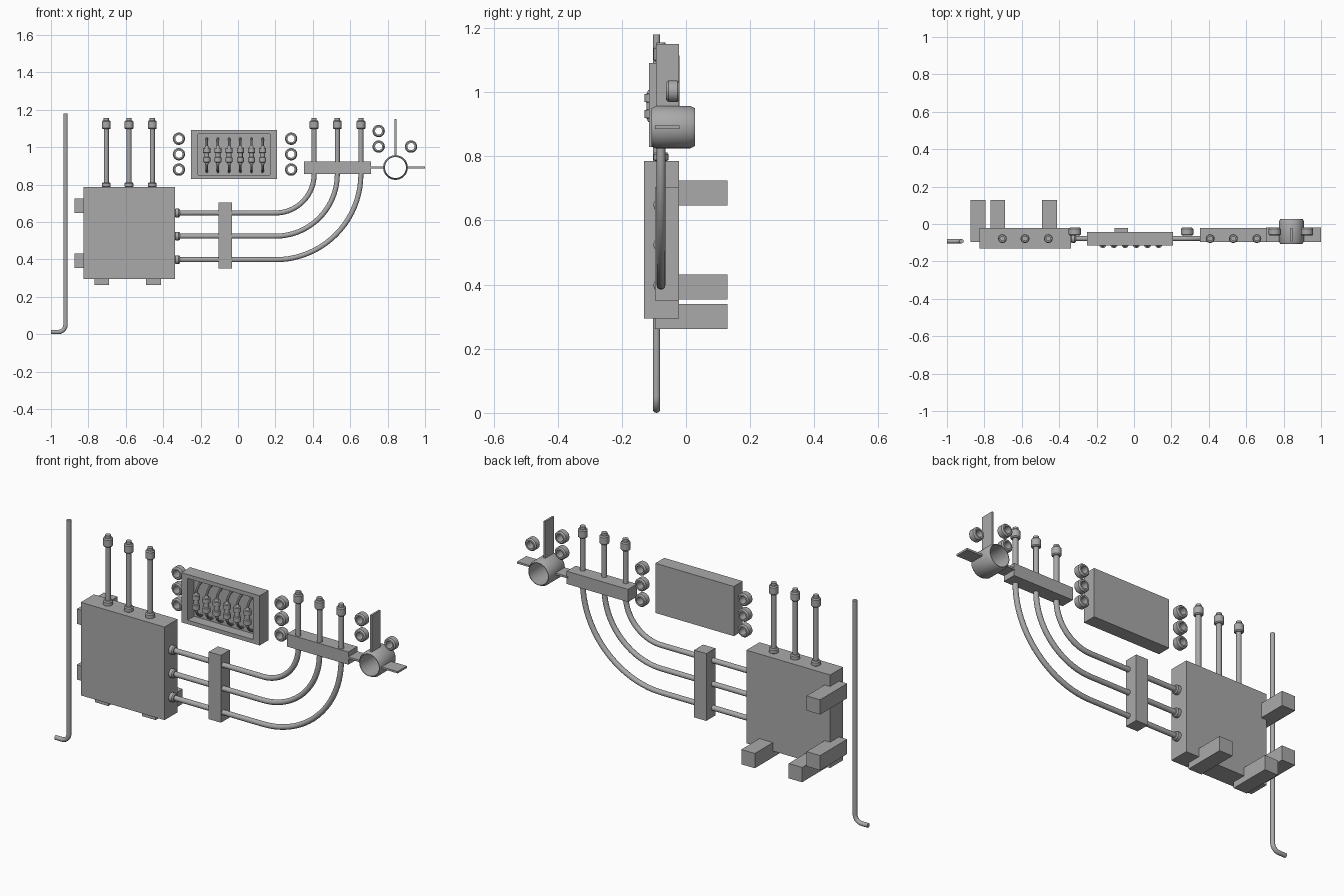
import bpy, bmesh, math
from mathutils import Matrix, Vector

if "Cube" in bpy.data.objects:
    bpy.data.objects.remove(bpy.data.objects["Cube"])

grey = bpy.data.materials.new("plain_grey")
grey.diffuse_color = (0.4, 0.4, 0.4, 1)
grey.use_nodes = True
grey.node_tree.nodes["Principled BSDF"].inputs["Base Color"].default_value = grey.diffuse_color


def finish(name, bm):
    bmesh.ops.recalc_face_normals(bm, faces=bm.faces)
    me = bpy.data.meshes.new(name)
    bm.to_mesh(me)
    bm.free()
    me.materials.append(grey)
    ob = bpy.data.objects.new(name, me)
    bpy.context.collection.objects.link(ob)
    return ob


def smooth(ob):
    bpy.ops.object.select_all(action='DESELECT')
    ob.select_set(True)
    bpy.context.view_layer.objects.active = ob
    bpy.ops.object.shade_smooth_by_angle(angle=math.radians(35))


def box_mesh(x, y, z):
    bm = bmesh.new()
    size = Matrix.Diagonal((x[1] - x[0], y[1] - y[0], z[1] - z[0], 1))
    mid = Matrix.Translation((sum(x) / 2, sum(y) / 2, sum(z) / 2))
    bmesh.ops.create_cube(bm, size=1, matrix=mid @ size)
    return bm


def box(name, x, y, z):
    return finish(name, box_mesh(x, y, z))


def lathe(name, profile, origin, axis='Z', closed=False, n=32):
    """Revolve (radius, height) points about an axis through origin."""
    bm = bmesh.new()
    rings = [[bm.verts.new((r * math.cos(2 * math.pi * i / n), r * math.sin(2 * math.pi * i / n), h))
              for i in range(n)] for r, h in profile]
    pairs = list(zip(rings, rings[1:]))
    if closed:
        pairs.append((rings[-1], rings[0]))
    else:
        bm.faces.new(rings[0])
        bm.faces.new(rings[-1])
    for a, b in pairs:
        for i in range(n):
            j = (i + 1) % n
            bm.faces.new((a[i], a[j], b[j], b[i]))
    turn = {'Z': Matrix(), 'X': Matrix.Rotation(math.pi / 2, 4, 'Y'),
            'Y': Matrix.Rotation(-math.pi / 2, 4, 'X')}[axis]
    bm.transform(Matrix.Translation(origin) @ turn)
    ob = finish(name, bm)
    smooth(ob)
    return ob


def tube(name, points, radius, res=6):
    cu = bpy.data.curves.new(name, 'CURVE')
    cu.dimensions = '3D'
    cu.bevel_depth = radius
    cu.bevel_resolution = res
    cu.use_fill_caps = True
    sp = cu.splines.new('POLY')
    sp.points.add(len(points) - 1)
    for p, co in zip(sp.points, points):
        p.co = (*co, 1)
    ob = bpy.data.objects.new(name, cu)
    bpy.context.collection.objects.link(ob)
    bpy.ops.object.select_all(action='DESELECT')
    ob.select_set(True)
    bpy.context.view_layer.objects.active = ob
    bpy.ops.object.convert(target='MESH')
    ob.data.materials.clear()
    ob.data.materials.append(grey)
    smooth(ob)


def arc(cx, cz, r, a0, a1, y, n=20):
    angles = [math.radians(a0 + (a1 - a0) * i / n) for i in range(n + 1)]
    return [(cx + r * math.cos(a), y, cz + r * math.sin(a)) for a in angles]


PY = -0.078          # depth of all the pipes
BACK = (-0.097, -0.022)

# Main box with long wall brackets
box("main_box", (-0.826, -0.337), (-0.131, -0.022), (0.295, 0.786))
for i, z in enumerate((0.353, 0.647)):
    box(f"side_bracket_{i}", (-0.873, -0.794), (-0.097, 0.129), (z, z + 0.078))
for i, x in enumerate((-0.768, -0.492)):
    box(f"bottom_bracket_{i}", (x, x + 0.079), (-0.097, 0.129), (0.262, 0.34))

# Tall rod with hooked foot
tube("hooked_rod", [(-1, -0.092, 0.0115), (-0.98, -0.092, 0.0115)]
     + arc(-0.962, 0.0515, 0.04, -90, 0, -0.092, 10) + [(-0.922, -0.092, 1.18)], 0.0115)

# Pipe fittings
collar = [(0.019, 0), (0.0235, 0.003), (0.0235, 0.02), (0.019, 0.026)]
cap = [(0.019, 0), (0.0235, 0.005), (0.0235, 0.04), (0.019, 0.046), (0.014, 0.046), (0.014, 0.059)]

# Upright pipes on the box
for i, x in enumerate((-0.704, -0.583, -0.458)):
    tube(f"upright_pipe_{i}", [(x, PY, 0.78), (x, PY, 1.1)], 0.0135)
    lathe(f"upright_collar_{i}", collar, (x, PY, 0.786))
    lathe(f"upright_cap_{i}", cap, (x, PY, 1.096))

# Pipes leaving the box sideways and sweeping up through the bar
for i, r in enumerate((0.207, 0.331, 0.457)):
    z = 0.855 - r
    x = 0.2 + r
    tube(f"bent_pipe_{i}", [(-0.34, PY, z)] + arc(0.2, 0.855, r, -90, 0, PY)
         + [(x, PY, 1.1)], 0.0135)
    lathe(f"side_collar_{i}", collar, (-0.337, PY, z), 'X')
    lathe(f"bent_pipe_cap_{i}", cap, (x, PY, 1.096))
box("pipe_support", (-0.103, -0.032), BACK, (0.35, 0.705))
box("pipe_bar", (0.354, 0.712), BACK, (0.855, 0.922))

# Fuse panel with recessed front
bm = box_mesh((-0.25, 0.208), (-0.116, -0.042), (0.829, 1.091))
bm.faces.ensure_lookup_table()
front = min(bm.faces, key=lambda f: f.calc_center_median().y)
for y in (-0.116, -0.062):
    bmesh.ops.inset_individual(bm, faces=[front], thickness=0.005)
    for v in front.verts:
        v.co = Vector((-0.213 if v.co.x < -0.02 else 0.17, y, 0.85 if v.co.z < 0.96 else 1.07))
finish("fuse_panel", bm)

# Fuses with curved wires
fuse = [(0.008, -0.05), (0.012, -0.039), (0.019, -0.037), (0.019, -0.013), (0.013, -0.011),
        (0.013, 0.011), (0.019, 0.013), (0.019, 0.037), (0.012, 0.039), (0.008, 0.05)]
for i in range(6):
    x = -0.167 + i * 0.0598
    lathe(f"fuse_{i}", fuse, (x, -0.11, 0.957), n=20)
    for s, end in ((1, "top"), (-1, "bottom")):
        pts = [(x, -0.06 - 0.05 * math.sin(t), 0.957 + s * (0.035 + 0.053 * math.cos(t)))
               for t in (math.pi / 2 * k / 10 for k in range(11))]
        tube(f"fuse_wire_{end}_{i}", pts, 0.0065, 3)

# Ring insulators
insulator = [(0.019, -0.021), (0.027, -0.021), (0.033, -0.014), (0.033, 0.014),
             (0.027, 0.021), (0.019, 0.021)]
spots = [(x, z) for x in (-0.316, 0.284) for z in (0.88, 0.962, 1.045)]
spots += [(0.752, 1.086), (0.752, 1.003), (0.925, 1.003)]
for i, (x, z) in enumerate(spots):
    lathe(f"insulator_{i}", insulator, (x, -0.041, z), 'Y', True)

# Barrel clamp with flat tabs
barrel = [(0.056, -0.068), (0.059, -0.068), (0.066, -0.054), (0.066, 0.054),
          (0.059, 0.068), (0.056, 0.068)]
lathe("barrel_clamp", barrel, (0.842, -0.04, 0.891), 'Y', True, 40)
box("upper_tab", (0.837, 0.847), (-0.094, -0.022), (0.95, 1.15))
box("right_tab", (0.902, 1.0), (-0.097, -0.02), (0.886, 0.896))
box("left_tab", (0.705, 0.782), (-0.097, -0.02), (0.886, 0.896))
